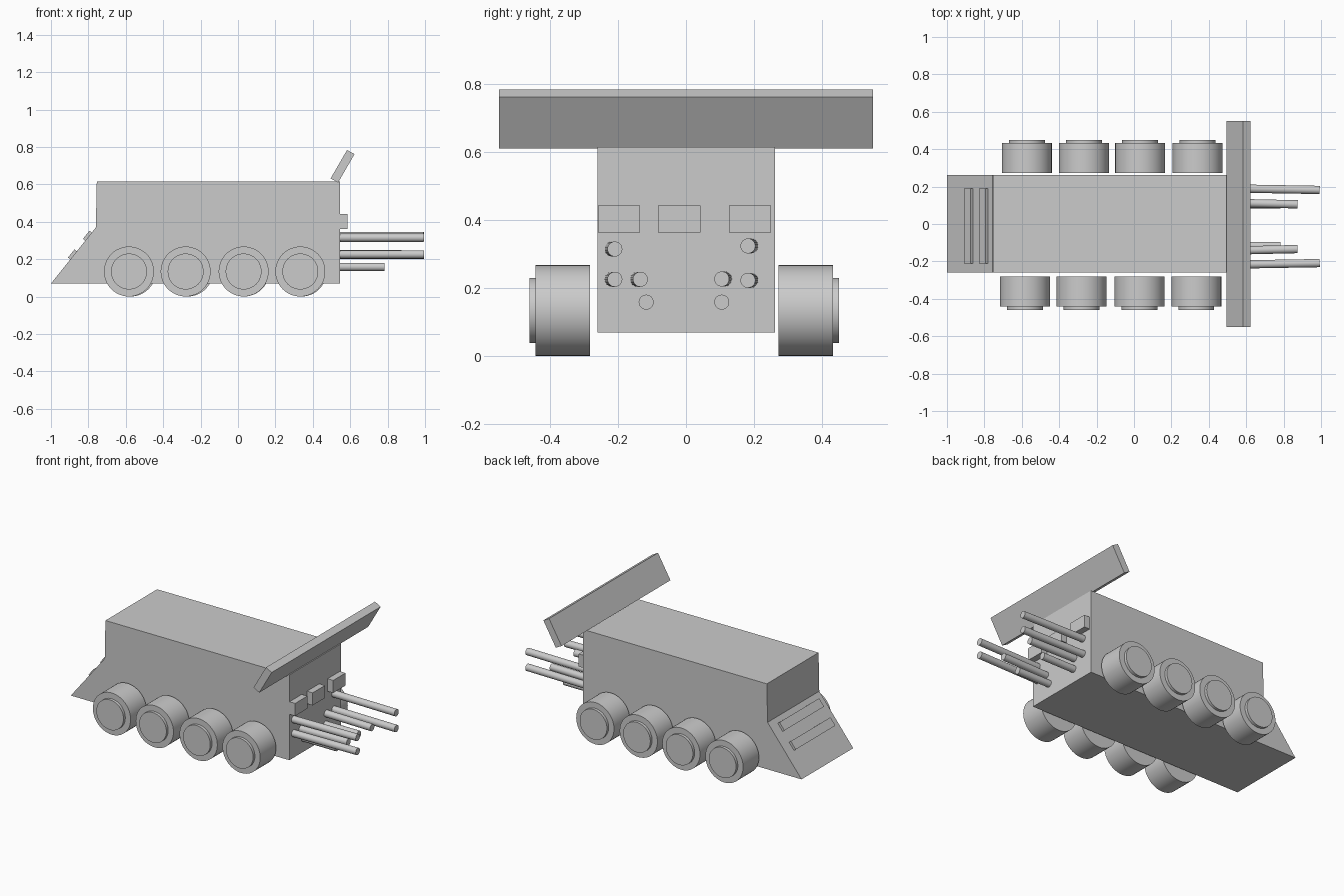
import bpy, bmesh, math
from mathutils import Vector

if "Cube" in bpy.data.objects:
    bpy.data.objects.remove(bpy.data.objects["Cube"])


def add_object(name, bm):
    bmesh.ops.recalc_face_normals(bm, faces=bm.faces)
    mesh = bpy.data.meshes.new(name)
    bm.to_mesh(mesh)
    bm.free()
    ob = bpy.data.objects.new(name, mesh)
    bpy.context.collection.objects.link(ob)
    return ob


def extrude_profile(name, pts, y0, y1):
    """Extrude an x-z outline from y0 to y1."""
    bm = bmesh.new()
    face = bm.faces.new([bm.verts.new((x, y0, z)) for x, z in pts])
    geo = bmesh.ops.extrude_face_region(bm, geom=[face])["geom"]
    verts = [g for g in geo if isinstance(g, bmesh.types.BMVert)]
    bmesh.ops.translate(bm, verts=verts, vec=(0, y1 - y0, 0))
    return add_object(name, bm)


def box(name, centre, size, tilt=0):
    bpy.ops.mesh.primitive_cube_add(size=1, location=centre, rotation=(0, tilt, 0))
    ob = bpy.context.object
    ob.name = name
    ob.scale = size
    return ob


def rod(name, a, b, radius, sides):
    a, b = Vector(a), Vector(b)
    bpy.ops.mesh.primitive_cylinder_add(vertices=sides, radius=radius, depth=(b - a).length,
                                        location=(a + b) / 2)
    ob = bpy.context.object
    ob.name = name
    ob.rotation_euler = (b - a).to_track_quat('Z', 'Y').to_euler()
    bpy.ops.object.shade_smooth_by_angle(angle=math.radians(35))
    return ob


# Hull with wedge nose
extrude_profile("body", [(-1, 0.07), (0.545, 0.07), (0.545, 0.615),
                         (-0.755, 0.615), (-0.76, 0.37)], -0.26, 0.262)

# Tilted rear wing
extrude_profile("rear_wing", [(0.495, 0.632), (0.535, 0.61), (0.623, 0.762), (0.583, 0.784)],
                -0.55, 0.55)

# Raised slats on the nose slope
slope = -math.atan2(0.30, 0.24)
for i, (x, z) in enumerate([(-0.883, 0.224), (-0.803, 0.324)]):
    box(f"nose_slat_{i + 1}", (x, -0.01, z), (0.056, 0.40, 0.022), slope)

# Wheels with raised hubs, both sides
rows = {"front": (-1, 0.282, (-0.583, -0.28, 0.03, 0.333)),
        "back": (1, 0.272, (-0.573, -0.268, 0.033, 0.34))}
for label, (side, inner, xs) in rows.items():
    for i, x in enumerate(xs):
        rod(f"{label}_wheel_{i + 1}", (x, side * inner, 0.1345),
            (x, side * (inner + 0.16), 0.1345), 0.1335, 48)
        rod(f"{label}_hub_{i + 1}", (x, side * (inner + 0.14), 0.1345),
            (x, side * (inner + 0.178), 0.1345), 0.096, 48)

# Tail lights
for i, y in enumerate((-0.197, -0.02, 0.188)):
    box(f"tail_light_{i + 1}", (0.56, y, 0.403), (0.05, 0.124, 0.08))

# Exhaust pipes: y, z and tip x
pipes = [(-0.213, 0.315, 0.993), (-0.213, 0.226, 0.993), (-0.138, 0.226, 0.875),
         (-0.117, 0.159, 0.782), (0.186, 0.324, 0.993), (0.186, 0.223, 0.993),
         (0.109, 0.227, 0.875), (0.105, 0.159, 0.782)]
for i, (y, z, tip) in enumerate(pipes):
    lean = 0.004 if tip > 0.8 else 0
    toward = -lean if y > 0 else lean
    rod(f"exhaust_pipe_{i + 1}", (0.53, y - toward, z), (tip, y + toward, z), 0.022, 24)
